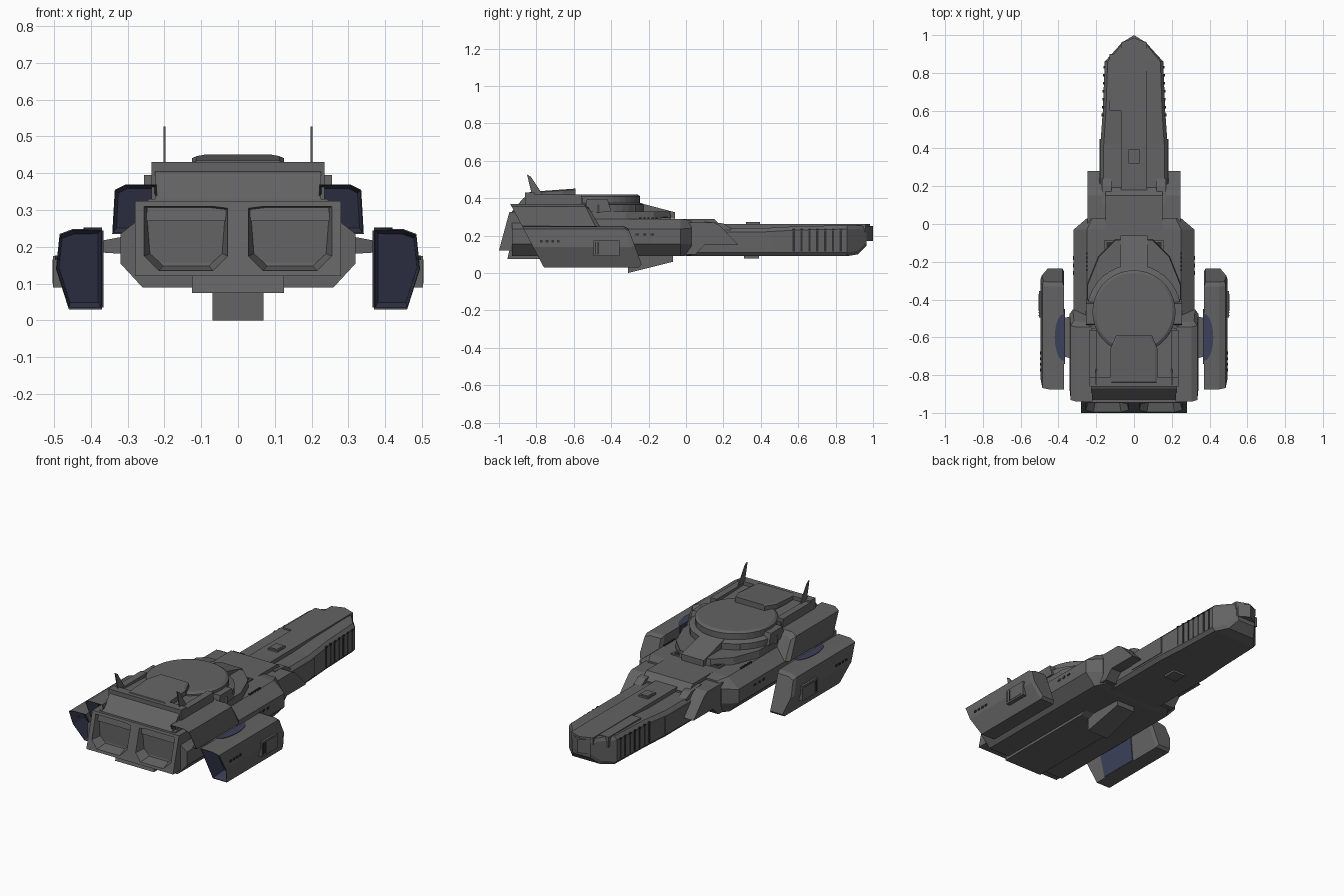
import bpy, bmesh, math
from mathutils import Vector

if "Cube" in bpy.data.objects:
    bpy.data.objects.remove(bpy.data.objects["Cube"])


def material(name, rgb):
    m = bpy.data.materials.new(name)
    m.diffuse_color = (*rgb, 1)
    m.use_nodes = True
    m.node_tree.nodes["Principled BSDF"].inputs["Base Color"].default_value = m.diffuse_color
    return m


MATS = [material("hull_grey", (0.125, 0.125, 0.125)),
        material("engine_navy", (0.045, 0.052, 0.10)),
        material("dark_slot", (0.03, 0.03, 0.03))]
GREY, NAVY, DARK = 0, 1, 2


def loft(name, rings, mats=None, base=GREY, end=None):
    """Skin a list of equal rings; mats gives a material per segment, end the first cap's."""
    bm = bmesh.new()
    vs = [[bm.verts.new(p) for p in r] for r in rings]
    n = len(rings[0])
    for s in range(len(vs) - 1):
        for i in range(n):
            j = (i + 1) % n
            f = bm.faces.new((vs[s][i], vs[s][j], vs[s + 1][j], vs[s + 1][i]))
            f.material_index = mats[s] if mats else base
    bm.faces.new(vs[0][::-1]).material_index = base if end is None else end
    bm.faces.new(vs[-1]).material_index = base
    bmesh.ops.recalc_face_normals(bm, faces=bm.faces[:])
    me = bpy.data.meshes.new(name)
    bm.to_mesh(me)
    bm.free()
    for m in MATS:
        me.materials.append(m)
    ob = bpy.data.objects.new(name, me)
    bpy.context.collection.objects.link(ob)
    return ob


def both(half):
    """Mirror a half outline (x >= 0) into a full ring."""
    return half + [(-x, b) for x, b in reversed(half) if x > 0]


def section(half, y):
    return [(x, y, z) for x, z in both(half)]


def plan(name, half, z0, z1, inset=1.0, base=GREY):
    """Top-view outline extruded upwards, optionally narrowing."""
    o = both(half)
    cy = sum(p[1] for p in o) / len(o)
    return loft(name, [[(x, y, z0) for x, y in o],
                       [(x * inset, cy + (y - cy) * inset, z1) for x, y in o]], base=base)


def side(name, x0, x1, prof, base=GREY):
    """Side-view outline (y, z) extruded across x."""
    return loft(name, [[(x0, y, z) for y, z in prof], [(x1, y, z) for y, z in prof]], base=base)


def box(name, x0, x1, y0, y1, z0, z1, base=GREY):
    return side(name, x0, x1, [(y0, z0), (y1, z0), (y1, z1), (y0, z1)], base)


def shrink(ring, k, shift):
    c = sum((Vector(p) for p in ring), Vector()) / len(ring)
    return [c + (Vector(p) - c) * k + Vector(shift) for p in ring]


# Main hull with bevelled lower edges and narrowed front
hull = [(0, .09), (.26, .09), (.32, .155), (.32, .235), (.25, .29), (0, .29)]
nose = [(0, .095), (.22, .095), (.25, .155), (.25, .24), (.22, .28), (0, .28)]
loft("main_hull", [section(hull, -.93), section(hull, -.03), section(nose, .03)])

# Forward shoulder block, its cheeks, and sloping saddle
side("shoulder", -.245, .245, [(-.05, .1), (.05, .1), (.1, .15), (.28, .15), (.18, .255), (.15, .27), (-.05, .27)])
side("saddle", -.15, .15, [(-.1, .29), (.15, .29), (.19, .25), (.19, .2), (-.1, .2)])
for s in (-1, 1):
    side("saddle_prong", s * .12, s * .17, [(.1, .2), (.1, .275), (.2, .265), (.24, .24), (.24, .2)])

# Long bow: tapering trunk and faceted tip
def bow(w, zb, zt, t=.02):
    return [(0, zb), (w * .9, zb), (w, zb + t), (w, zt - t), (w * .9, zt), (0, zt)]


loft("bow", [section(bow(.178, .09, .24), .0), section(bow(.178, .09, .24), .42),
             section(bow(.165, .09, .25), .6), section(bow(.155, .09, .255), .86),
             section(bow(.10, .10, .255), .92), section(bow(.06, .145, .25), .965)])
plan("bow_tip", [(.065, .85), (.065, .96), (0, 1.0)], .17, .25)
plan("bow_ridge", [(.07, .18), (.07, .96), (0, .985)], .22, .262)
box("bow_side_panel", -.13, -.06, .6, .9, .2, .259)
box("bow_hatch", -.03, .03, .32, .395, .2, .272)
box("bow_hatch_inset", -.022, .022, .33, .385, .27, .274)
box("belly_hatch", -.04, .04, .31, .39, .078, .12)

# Ribs, lamps and side strakes of the bow
for s in (-1, 1):
    for i in range(7):
        y = .57 + i * .042
        x = .166 - (y - .6) * .04
        box("bow_slot", s * (x - .01), s * (x + .001), y, y + .012, .115, .225, DARK)
        box("bow_lamp", s * (x - .01), s * (x + .004), y, y + .014, .228, .236, DARK)
    box("bow_strake", s * .16, s * .182, .2, .45, .12, .22)
    for k in range(3):
        box("deck_port", s * .318, s * .323, -.19 - k * .04, -.17 - k * .04, .2, .212, DARK)

# Engine block with two recessed octagonal nozzles
rear = lambda z: -1.0 + (z - .12) * .27
blk = [(-.28, .12), (.28, .12), (.28, .325), (-.28, .325)]
loft("engine_block", [[(x, rear(z) + .06, z) for x, z in blk], [(x, -.6, z) for x, z in blk]])
for s in (-1, 1):
    cell = [(0, .12), (.28, .12), (.28, .325), (.0, .325)]
    out = [(.0, .12), (.14, .12), (.28, .12), (.28, .22), (.28, .325), (.14, .325), (0, .325), (0, .22)]
    rim = [(.028, .175), (.068, .135), (.215, .135), (.255, .175), (.255, .31), (.068, .31), (.028, .305), (.028, .24)]
    deep = [(.14 + (x - .14) * .72, .222 + (z - .222) * .72) for x, z in rim]
    loft("engine_nozzle", [[(s * x, rear(z) + .11, z) for x, z in deep],
                           [(s * x, rear(z), z) for x, z in rim],
                           [(s * x, rear(z), z) for x, z in out],
                           [(s * x, rear(z) + .12, z) for x, z in out]])

# Underside step and keel
side("belly_step", -.125, .125, [(-.955, .075), (-.3, .075), (-.25, .1), (-.25, .14), (-.94, .14)])
loft("keel", [[(x, y, z) for x, y, z in
               ((-.07, -.31, 0), (.07, -.31, 0), (.07, -.31, .1), (-.07, -.31, .1))],
              [(x, y, z) for x, y, z in
               ((-.06, -.07, .06), (.06, -.07, .06), (.06, -.07, .1), (-.06, -.07, .1))]])

# Stacked upper decks
plan("lower_deck", [(.25, -.94), (.25, -.32), (.19, -.17), (.1, -.08)], .27, .33, .98)
plan("upper_deck", [(.235, -.9), (.235, -.52), (.26, -.47), (.16, -.27), (.07, -.24)], .32, .365)
side("command_block", -.225, .225, [(-.93, .33), (-.55, .33), (-.55, .40), (-.85, .41), (-.87, .4)])
for s in (-1, 1):
    box("command_rail", s * .195, s * .235, -.86, -.56, .36, .42)
    box("deck_hatch", s * .09, s * .155, -.135, -.085, .28, .298)
    box("deck_hatch_inset", s * .1, s * .145, -.125, -.095, .296, .3, DARK)
box("command_back", -.235, .235, -.86, -.81, .39, .43)


# Round turret plate on a flared collar
def circle(r, z):
    return [(r * math.cos(a), -.465 + r * math.sin(a), z) for a in
            (2 * math.pi * i / 36 for i in range(36))]


loft("turret_disc", [circle(.25, .33), circle(.25, .365), circle(.22, .375), circle(.22, .41), circle(.205, .42)])
for s in (-1, 1):
    side("turret_bracket", s * .2, s * .255, [(-.54, .33), (-.4, .33), (-.42, .395), (-.53, .395)])

# Forward bridge and rear roof box
side("bridge", -.072, .072, [(-.28, .3), (-.06, .29), (-.06, .325), (-.25, .375), (-.28, .375)])
roof = [(.125, -.84), (.125, -.66), (.095, -.59)]
loft("roof_box", [[(x, y, .40 + (y + .84) * .07) for x, y in both(roof)],
                  [(x, y, .428 + (y + .84) * .07) for x, y in both(roof)],
                  [(x * .9, y * .98 - .012, .434 + (y + .84) * .07) for x, y in both(roof)]])

# Antenna fins
for s in (-1, 1):
    side("antenna_fin", s * .197, s * .203, [(-.82, .40), (-.76, .41), (-.83, .515), (-.85, .527)])

# Upper and lower engine pods, slanted, with hollow navy rears
back = lambda z: -.744 - .53 * z
for s in (-1, 1):
    up = [(.22, .235), (.22, .37), (.305, .37), (.335, .355), (.342, .235)]
    r0 = [(s * x, back(z), z) for x, z in up]
    r1 = [(s * x, -.36 - .5 * z, z) for x, z in up]
    r2 = [(s * (.22 + (x - .22) * .85), -.335 - .5 * z, .235 + (z - .235) * .85) for x, z in up]
    loft("upper_pod", [shrink(r0, .8, (0, .08, 0)), shrink(r0, .95, (0, 0, 0)), r0, r1, r2],
         [NAVY, GREY, GREY, GREY], end=NAVY)

    low = [(.37, .03), (.37, .25), (.45, .248), (.485, .235), (.495, .14), (.46, .03)]
    r0 = [(s * x, back(z), z) for x, z in low]
    r1 = [(s * x, -.24 - .37 * z, z) for x, z in low]
    r2 = shrink(r1, .88, (0, .02, 0))
    loft("lower_pod", [shrink(r0, .85, (0, .1, 0)), shrink(r0, .96, (0, 0, 0)), r0, r1, r2],
         [NAVY, GREY, GREY, GREY], end=NAVY)

    # Strut, navy top blister and navy inner plate
    loft("pod_strut", [[(s * .3, y, z) for y, z in ((-.72, .18), (-.48, .18), (-.48, .23), (-.72, .23))],
                       [(s * .38, y, z) for y, z in ((-.7, .185), (-.5, .185), (-.5, .215), (-.7, .215))]])
    arc = [(.37 + .05 * math.sin(a), -.6 - .125 * math.cos(a)) for a in
           (math.pi * i / 10 for i in range(11))]
    loft("pod_top_patch", [[(s * x, y, .245) for x, y in arc], [(s * x, y, .252) for x, y in arc]], base=NAVY)
    side("pod_inner_plate", s * .366, s * .372, [(-.69, .035), (-.45, .035), (-.47, .245), (-.74, .245)], NAVY)

    # Outer hatch and port lights on the pod
    box("pod_hatch", s * .47, s * .503, -.495, -.355, .09, .175)
    box("pod_hatch_inset", s * .5, s * .505, -.46, -.37, .1, .165)
    for y in (-.487, -.472):
        box("pod_hatch_slot", s * .5, s * .505, y, y + .006, .1, .165, DARK)
    for y in (-.78, -.75, -.72, -.69):
        box("pod_port", s * .485, s * .497, y, y + .014, .164, .176, DARK)
    for k in range(5):
        box("hull_window", s * .243, s * .2525, -.25 + k * .022, -.238 + k * .022, .287, .296, DARK)
